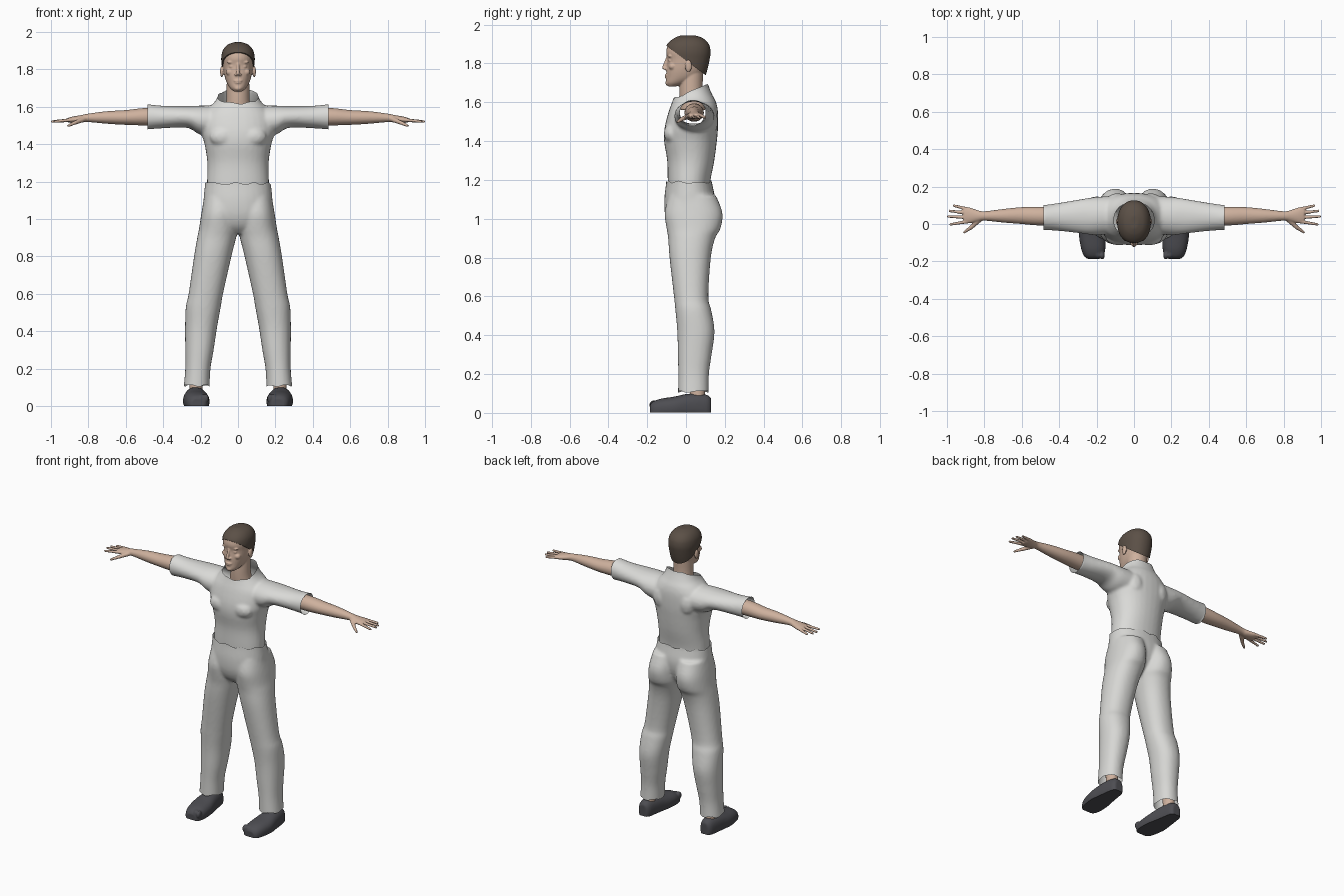
import bpy, bmesh, math
from mathutils import Vector, Matrix

cube = bpy.data.objects.get("Cube")
if cube:
    bpy.data.objects.remove(cube, do_unlink=True)


def material(name, r, g, b):
    m = bpy.data.materials.new(name)
    m.use_nodes = True
    m.diffuse_color = (r, g, b, 1)
    m.node_tree.nodes["Principled BSDF"].inputs["Base Color"].default_value = (r, g, b, 1)
    return m


skin = material("skin", .62, .44, .34)
hair = material("brown hair", .105, .08, .062)
shirt = material("shirt grey", .71, .71, .69)
trousers = material("trouser grey", .68, .68, .66)
leather = material("dark shoe grey", .075, .075, .085)


def spline(rows, steps=4):
    """Smoothly interpolate between the given cross-sections."""
    p = [Vector(r) for r in rows]
    p = [p[0] * 2 - p[1]] + p + [p[-1] * 2 - p[-2]]
    out = []
    for a, b, c, d in zip(p, p[1:], p[2:], p[3:]):
        for i in range(steps):
            t = i / steps
            out.append(b + (c - a) * (t / 2) + (a - b * 2.5 + c * 2 - d * .5) * t ** 2
                       + ((b - c) * 1.5 + (d - a) * .5) * t ** 3)
    return out + [p[-2]]


def loft(bm, axis, rows, power=2.0, sides=32):
    """Closed loft; each row is position, then low and high limits of both cross axes."""
    rings = []
    for t, alo, ahi, blo, bhi in spline(rows):
        ring = []
        for i in range(sides):
            ang = math.tau * i / sides
            c, s = math.cos(ang), math.sin(ang)
            u = math.copysign(abs(c) ** (2 / power), c)
            w = math.copysign(abs(s) ** (2 / power), s)
            co = [(alo + ahi) / 2 + u * (ahi - alo) / 2, (blo + bhi) / 2 + w * (bhi - blo) / 2]
            co.insert("xyz".index(axis), t)
            ring.append(bm.verts.new(co))
        rings.append(ring)
    for r, q in zip(rings, rings[1:]):
        for i in range(sides):
            j = (i + 1) % sides
            bm.faces.new((r[i], r[j], q[j], q[i]))
    bm.faces.new(rings[0])
    bm.faces.new(rings[-1])


def blob(bm, centre, radii):
    mat = Matrix.Translation(centre) @ Matrix.Diagonal((*radii, 1))
    bmesh.ops.create_icosphere(bm, subdivisions=2, radius=1, matrix=mat)


def tube(bm, start, end, r0, r1, steps=14):
    for i in range(steps + 1):
        t = i / steps
        blob(bm, Vector(start).lerp(Vector(end), t), [r0 + (r1 - r0) * t] * 3)


def mirror(bm):
    geom = bm.verts[:] + bm.edges[:] + bm.faces[:]
    for g in bmesh.ops.duplicate(bm, geom=geom)["geom"]:
        if isinstance(g, bmesh.types.BMVert):
            g.co.x *= -1


def sym(rows):
    return [(z, -w, w, f, b) for z, w, f, b in rows]


def finish(name, bm, mat, voxel, smooth, cuts=(), fill=False, ripple=0):
    """Fuse the volumes, soften them, trim the openings and colour the part."""
    bmesh.ops.recalc_face_normals(bm, faces=bm.faces[:])
    ob = bpy.data.objects.new(name, bpy.data.meshes.new(name))
    bm.to_mesh(ob.data)
    bm.free()
    bpy.context.collection.objects.link(ob)
    rem = ob.modifiers.new("fuse", "REMESH")
    rem.mode = "VOXEL"
    rem.voxel_size = voxel
    soft = ob.modifiers.new("soften", "SMOOTH")
    soft.iterations = smooth
    dg = bpy.context.evaluated_depsgraph_get()
    mesh = bpy.data.meshes.new_from_object(ob.evaluated_get(dg))
    ob.modifiers.clear()
    ob.data = mesh
    bm = bmesh.new()
    bm.from_mesh(mesh)
    for co, no in cuts:
        bmesh.ops.bisect_plane(bm, geom=bm.verts[:] + bm.edges[:] + bm.faces[:],
                               plane_co=co, plane_no=no, clear_outer=True)
    rim = [e for e in bm.edges if e.is_boundary]
    for v in {v for e in rim for v in e.verts}:
        v.co.z += ripple * math.sin(v.co.x * 60 + v.co.y * 40)
    if fill and rim:
        bmesh.ops.holes_fill(bm, edges=rim, sides=0)
    bm.to_mesh(mesh)
    bm.free()
    mesh.materials.clear()
    mesh.materials.append(mat)
    bpy.ops.object.select_all(action="DESELECT")
    bpy.context.view_layer.objects.active = ob
    ob.select_set(True)
    bpy.ops.object.shade_smooth_by_angle(angle=math.radians(50))
    return ob


# Shirt: sleeves, chest and shoulder blades, then the trunk and collar
bm = bmesh.new()
loft(bm, "x", [(.08, -.05, .15, 1.43, 1.605), (.2, -.06, .145, 1.45, 1.606), (.27, -.052, .135, 1.487, 1.604),
               (.4, -.037, .113, 1.485, 1.605), (.48, -.033, .102, 1.479, 1.613), (.53, -.033, .102, 1.478, 1.614)])
blob(bm, (.08, -.07, 1.44), (.075, .046, .055))
blob(bm, (.09, .12, 1.5), (.06, .046, .08))
mirror(bm)
loft(bm, "z", sym([(1.1, .168, -.09, .12), (1.19, .166, -.094, .125), (1.3, .164, -.097, .146),
                   (1.4, .179, -.113, .159), (1.47, .198, -.11, .165), (1.55, .19, -.09, .165),
                   (1.6, .15, -.072, .155), (1.64, .115, -.06, .135), (1.7, .098, -.052, .113),
                   (1.78, .1, -.052, .112)]), 2.2)
finish("shirt", bm, shirt, .009, 6,
       [((.485, 0, 0), (1, 0, 0)), ((-.485, 0, 0), (-1, 0, 0)),
        ((0, 0, 1.645), (0, -.41, 1)), ((0, 0, 1.15), (0, 0, -1))], ripple=.004)

# Trousers: two legs fused with the hips
bm = bmesh.new()
loft(bm, "z", [(1.12, .0, .18, -.09, .155), (1.03, .004, .196, -.11, .188), (.95, .002, .208, -.1, .178),
               (.9, .01, .218, -.092, .15), (.8, .035, .235, -.085, .128), (.6, .08, .264, -.062, .115),
               (.53, .092, .279, -.055, .13), (.42, .112, .283, -.045, .147), (.3, .13, .282, -.042, .132),
               (.2, .147, .282, -.04, .118), (.1, .152, .29, -.041, .117), (.05, .152, .292, -.041, .117)], 2.2)
mirror(bm)
loft(bm, "z", sym([(1.25, .172, -.1, .125), (1.19, .176, -.102, .133), (1.1, .185, -.112, .15),
                   (1.02, .188, -.108, .14), (.96, .14, -.085, .11), (.92, .08, -.045, .07)]), 2.2)
finish("trousers", bm, trousers, .009, 6,
       [((0, 0, 1.19), (0, 0, 1)), ((0, 0, .11), (0, 0, -1))], ripple=.006)

# Head with neck, ears and facial features
bm = bmesh.new()
blob(bm, (.087, .012, 1.787), (.009, .019, .033))
blob(bm, (.011, -.106, 1.772), (.008, .009, .007))
blob(bm, (.033, -.082, 1.815), (.014, .01, .007))
blob(bm, (.036, -.083, 1.838), (.024, .011, .007))
blob(bm, (.042, -.07, 1.785), (.024, .02, .02))
mirror(bm)
loft(bm, "z", sym([(1.56, .075, -.03, .1), (1.62, .064, -.034, .092), (1.68, .061, -.034, .086),
                   (1.78, .06, -.03, .09)]))
loft(bm, "z", sym([(1.682, .022, -.093, -.05), (1.7, .043, -.103, .01), (1.73, .061, -.102, .07),
                   (1.77, .073, -.101, .098), (1.82, .08, -.096, .114), (1.86, .083, -.102, .118),
                   (1.9, .075, -.09, .11), (1.925, .052, -.055, .078)]), 2.15)
tube(bm, (0, -.097, 1.828), (0, -.114, 1.778), .007, .01)
blob(bm, (0, -.1, 1.739), (.023, .01, .005))
blob(bm, (0, -.099, 1.729), (.019, .01, .006))
blob(bm, (0, -.092, 1.699), (.022, .015, .014))
finish("head", bm, skin, .0045, 2)

# Hair: close cap sloping from forehead to nape
bm = bmesh.new()
loft(bm, "z", sym([(1.68, .07, -.1, .085), (1.72, .076, -.1, .096), (1.77, .082, -.1, .111),
                   (1.82, .087, -.101, .122), (1.86, .09, -.108, .127), (1.9, .082, -.097, .118),
                   (1.93, .058, -.062, .088), (1.945, .022, -.025, .045)]), 2.15)
finish("hair", bm, hair, .007, 2, [((0, 0, 1.815), (0, -.15, -.2))], fill=True)

# Arms and spread hands
bm = bmesh.new()
loft(bm, "x", [(.38, -.005, .09, 1.5, 1.595), (.5, -.008, .092, 1.5, 1.593), (.6, 0, .09, 1.503, 1.582),
               (.7, .008, .08, 1.509, 1.576), (.8, .018, .068, 1.518, 1.563), (.84, .012, .075, 1.515, 1.555),
               (.885, .003, .09, 1.513, 1.547), (.91, .008, .088, 1.517, 1.541)])
for root_y, tip_x, tip_y in ((.08, .962, .098), (.058, .985, .07), (.035, .993, .04), (.013, .98, -.002)):
    tube(bm, (.89, root_y, 1.53), (tip_x, tip_y, 1.521), .0105, .0075)
tube(bm, (.825, .025, 1.533), (.87, -.018, 1.515), .015, .011)
tube(bm, (.87, -.018, 1.515), (.908, -.044, 1.498), .011, .007)
mirror(bm)
finish("arms", bm, skin, .0045, 2)

# Ankles
bm = bmesh.new()
loft(bm, "z", [(.05, .188, .262, .015, .1), (.12, .19, .26, .02, .098), (.24, .185, .262, .01, .1)])
mirror(bm)
finish("ankles", bm, skin, .008, 2)

# Shoes with soft toe bumps and a flat sole
bm = bmesh.new()
loft(bm, "y", [(-.186, .18, .25, -.02, .04), (-.17, .163, .268, -.03, .058), (-.13, .153, .283, -.03, .073),
               (-.06, .154, .294, -.03, .084), (0, .165, .288, -.03, .097), (.06, .176, .28, -.03, .1),
               (.11, .186, .27, -.03, .092), (.13, .2, .255, -.02, .075)], 2.4)
for i in range(5):
    blob(bm, (.17 + .023 * i, -.168 + .004 * i * i, .04), (.014, .022, .026))
mirror(bm)
finish("shoes", bm, leather, .006, 2, [((0, 0, .001), (0, 0, -1))], fill=True)
